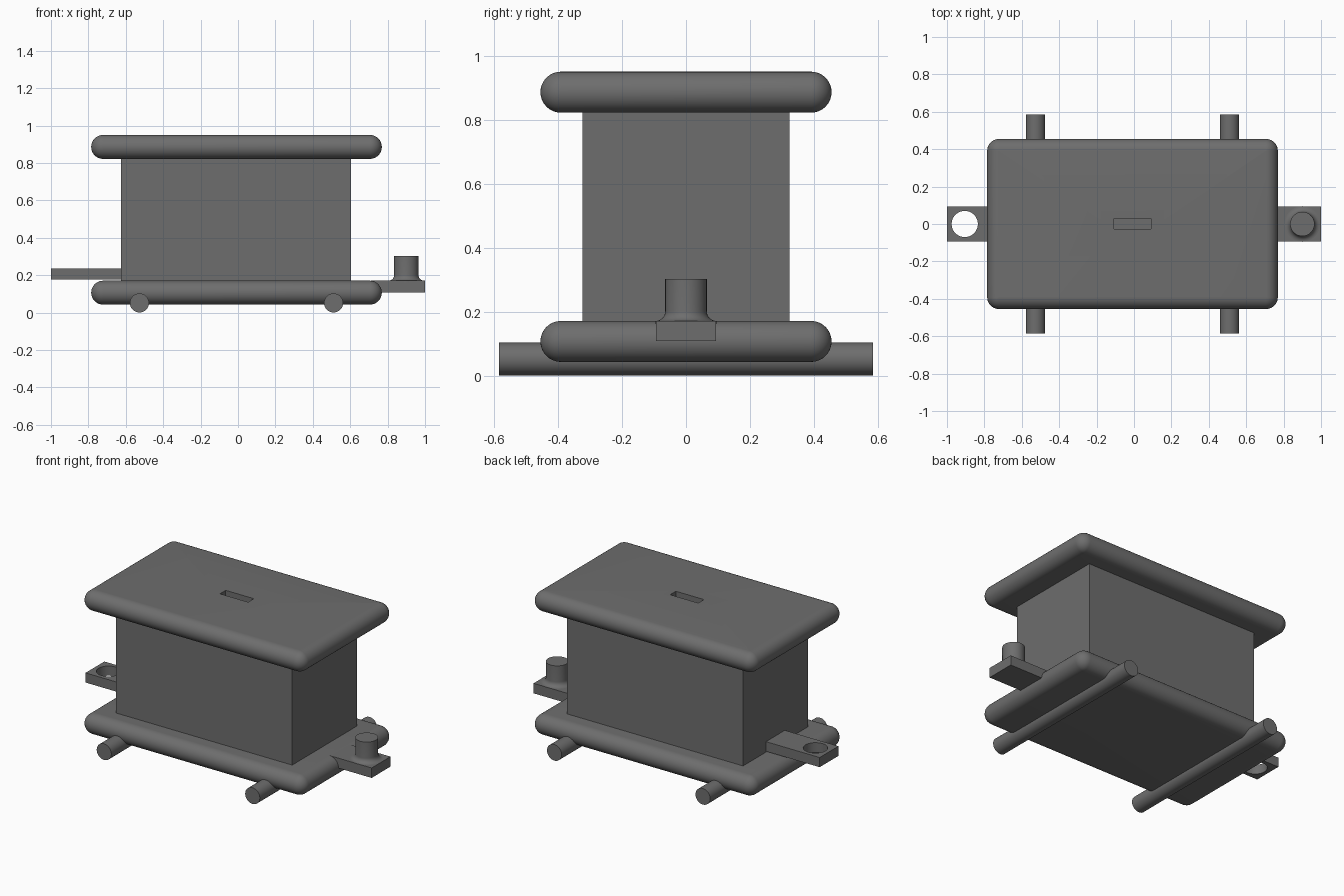
import bpy, bmesh, math
from mathutils import Matrix

if "Cube" in bpy.data.objects:
    bpy.data.objects.remove(bpy.data.objects["Cube"])

grey = bpy.data.materials.new("dark grey")
grey.diffuse_color = (0.155, 0.155, 0.155, 1)
grey.use_nodes = True
grey.node_tree.nodes["Principled BSDF"].inputs["Base Color"].default_value = grey.diffuse_color


def finish(name, bm, smooth=False):
    bmesh.ops.recalc_face_normals(bm, faces=bm.faces)
    me = bpy.data.meshes.new(name)
    bm.to_mesh(me)
    bm.free()
    me.materials.append(grey)
    ob = bpy.data.objects.new(name, me)
    bpy.context.collection.objects.link(ob)
    if smooth:
        bpy.ops.object.select_all(action='DESELECT')
        ob.select_set(True)
        bpy.context.view_layer.objects.active = ob
        bpy.ops.object.shade_smooth_by_angle(angle=math.radians(35))
    return ob


def box(name, x, y, z):
    """Box from (min, max) pairs."""
    bm = bmesh.new()
    bmesh.ops.create_cube(bm, size=1)
    for v in bm.verts:
        v.co = [lo if c < 0 else hi for c, (lo, hi) in zip(v.co, (x, y, z))]
    return finish(name, bm)


def cylinder(name, radius, depth, matrix):
    bm = bmesh.new()
    bmesh.ops.create_cone(bm, cap_ends=True, segments=64, radius1=radius,
                          radius2=radius, depth=depth, matrix=matrix)
    return finish(name, bm, True)


def cut(ob, cutter):
    mod = ob.modifiers.new("cut", 'BOOLEAN')
    mod.operation = 'DIFFERENCE'
    mod.solver = 'EXACT'
    mod.object = cutter
    cutter.hide_render = True
    cutter.hide_viewport = True


def rounded_plate(name, z0, z1):
    """Slab whose edges and corners are fully rounded, as stacked rounded outlines."""
    r = (z1 - z0) / 2
    hx, hy, cx, steps = 0.777 - r, 0.455 - r, -0.008, 16
    corners = [(hx, hy), (-hx, hy), (-hx, -hy), (hx, -hy)]
    bm = bmesh.new()
    rings = []
    for i in range(steps + 1):
        a = -math.pi / 2 + math.pi * i / steps
        rad, z = max(r * math.cos(a), 0.0005), (z0 + z1) / 2 + r * math.sin(a)
        ring = []
        for q, (px, py) in enumerate(corners):
            for k in range(11):
                t = math.pi / 2 * (q + k / 10)
                ring.append(bm.verts.new((cx + px + rad * math.cos(t),
                                          py + rad * math.sin(t), z)))
        rings.append(ring)
    for a, b in zip(rings, rings[1:]):
        for i in range(len(a)):
            j = (i + 1) % len(a)
            bm.faces.new((a[i], a[j], b[j], b[i]))
    bm.faces.new(rings[0][::-1])
    bm.faces.new(rings[-1])
    return finish(name, bm, True)


# Wagon body between base and roof
box("body", (-0.625, 0.605), (-0.323, 0.323), (0.165, 0.825))
rounded_plate("base", 0.043, 0.171)

# Roof with its slot
roof = rounded_plate("roof", 0.822, 0.95)
cut(roof, box("slot_cutter", (-0.107, 0.09), (-0.027, 0.03), (0.83, 1.0)))

# Axles
for name, x in (("rear_axle", -0.527), ("front_axle", 0.511)):
    cylinder(name, 0.051, 1.17,
             Matrix.Translation((x, 0, 0.052)) @ Matrix.Rotation(math.pi / 2, 4, 'X'))

# Coupling bar with a round eye
eye = box("coupling_eye", (-1.0, -0.62), (-0.094, 0.094), (0.176, 0.237))
cut(eye, cylinder("eye_cutter", 0.07, 0.3, Matrix.Translation((-0.905, 0, 0.2))))

# Coupling tongue
box("coupling_tongue", (0.71, 1.0), (-0.094, 0.094), (0.108, 0.171))

# Coupling pin with a flared foot, turned from a profile
f, r, base, top = 0.03, 0.065, 0.171, 0.302
profile = [(r + f, base - 0.01)]
for k in range(9):
    t = math.pi / 2 * k / 8
    profile.append((r + f - f * math.sin(t), base + f - f * math.cos(t)))
profile += [(r, top), (0, top)]
bm = bmesh.new()
verts = [bm.verts.new((0.9 + px, 0, pz)) for px, pz in profile]
edges = [bm.edges.new(p) for p in zip(verts, verts[1:])]
bmesh.ops.spin(bm, geom=verts + edges, cent=(0.9, 0, 0), axis=(0, 0, 1),
               angle=2 * math.pi, steps=64)
bmesh.ops.remove_doubles(bm, verts=bm.verts, dist=0.0001)
finish("coupling_pin", bm, True)
